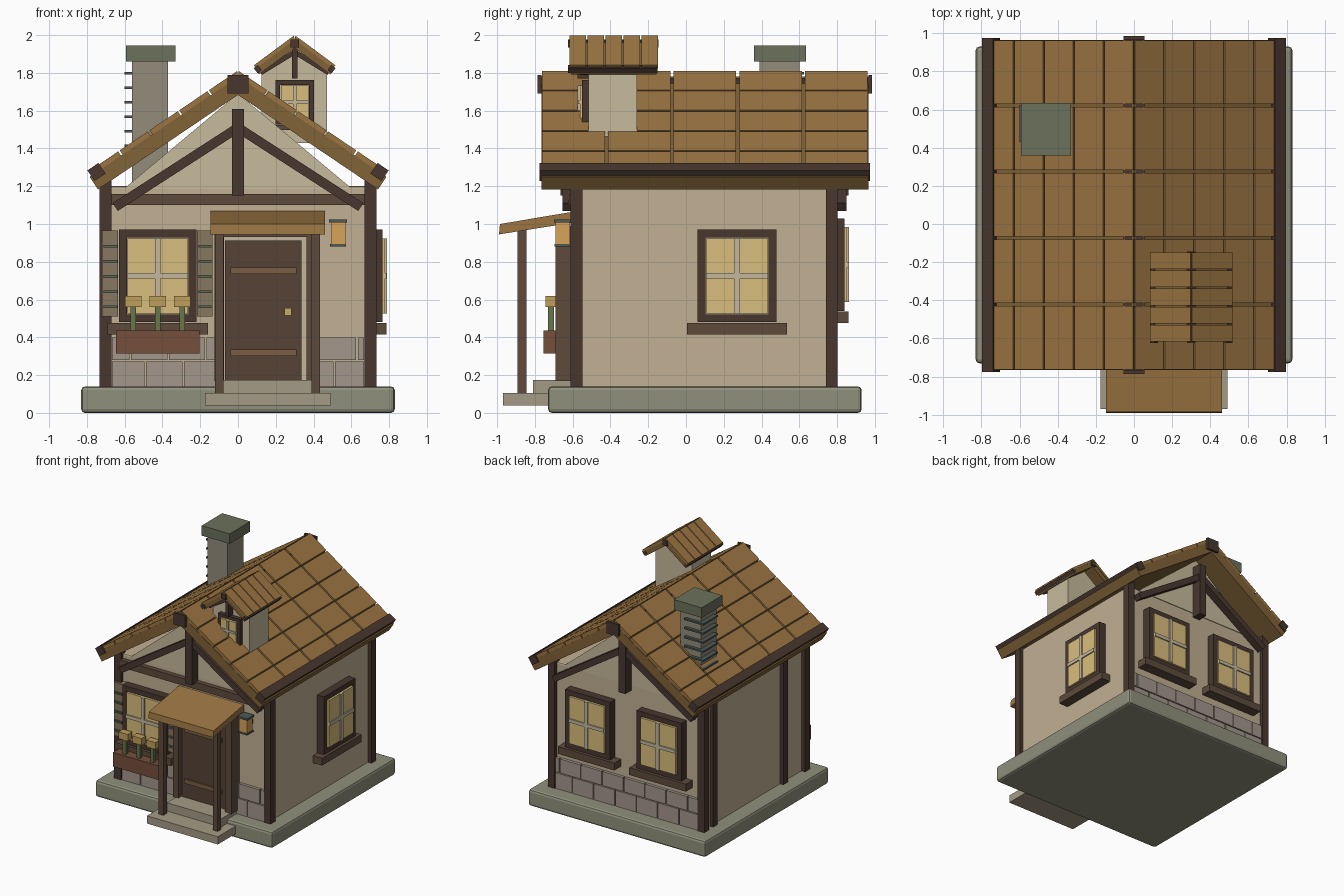
import bpy, bmesh
from mathutils import Matrix, Vector
from math import pi

if "Cube" in bpy.data.objects:
    bpy.data.objects.remove(bpy.data.objects["Cube"])

MATS = {}
COLORS = dict(stone='8F8F7C', step='A39A84', plaster='C0AE92', gable='C6B99B', timber='4A3A32', brown='5F4C3E',
              door='574438', roof='9B7544', roof_dark='80633A', block='A2968A', glass='D8BC7C', cross='C4B79C',
              shutter='86765F', slat='5A6657', pot='74503F', leaf='67764B', bloom='BE9D5C', cap='6B705C',
              flue='918B7A', iron='4F5A56', brass='C8AC68', lamp='D6A25A', band='7A5F46')


def mat(key):
    if key not in MATS:
        m = bpy.data.materials.new(key)
        h = COLORS[key]
        m.diffuse_color = [(int(h[i:i + 2], 16) / 255) ** 2.2 for i in (0, 2, 4)] + [1]
        m.use_nodes = True
        m.node_tree.nodes["Principled BSDF"].inputs["Base Color"].default_value = m.diffuse_color
        MATS[key] = m
    return MATS[key]


def box(x0, x1, y0, y1, z0, z1):
    return ([(x0, z0), (x1, z0), (x1, z1), (x0, z1)], 'y', y0, y1)


def obj(name, color, *solids, M=None, bevel=0):
    """One object from prisms: (profile points, extrusion axis, start, end)."""
    bm = bmesh.new()
    for pts, axis, a, b in solids:
        put = (lambda p, t: (p[0], t, p[1])) if axis == 'y' else (lambda p, t: (t, p[0], p[1]))
        va = [bm.verts.new(put(p, a)) for p in pts]
        vb = [bm.verts.new(put(p, b)) for p in pts]
        bm.faces.new(va)
        bm.faces.new(vb[::-1])
        for i in range(len(pts)):
            j = (i + 1) % len(pts)
            bm.faces.new((va[i], vb[i], vb[j], va[j]))
    bmesh.ops.recalc_face_normals(bm, faces=bm.faces)
    me = bpy.data.meshes.new(name)
    bm.to_mesh(me)
    bm.free()
    o = bpy.data.objects.new(name, me)
    bpy.context.collection.objects.link(o)
    me.materials.append(mat(color))
    if M:
        o.matrix_world = M
    if bevel:
        md = o.modifiers.new('bevel', 'BEVEL')
        md.width, md.segments = bevel, 2
    return o


def bar(p, q, w, y0, y1):
    """Straight timber between two points in the xz plane."""
    p, q = Vector(p), Vector(q)
    d = (q - p).normalized() * w / 2
    n = Vector((-d.y, d.x))
    return ([p + n, q + n, q - n, p - n], 'y', y0, y1)


def slope(cx, cz, k, side, s0, s1, n0, n1, y0, y1):
    """Block lying on a roof slope: s runs down from the ridge, n is along the normal."""
    L = (1 + k * k) ** 0.5
    P = lambda s, n: (cx + side * (s + n * k) / L, cz + (n - s * k) / L)
    a, b = max(s0, -n0 * k), max(s0, -n1 * k)   # mitre at the ridge
    return ([P(a, n0), P(s1, n0), P(s1, n1), P(b, n1)], 'y', y0, y1)


def window(name, M, w, h, f=0.042, d=0.07, sill=(0.265, 0.065), g=0.004):
    """Local frame: origin at window centre on the wall, outward is -y."""
    a, b = w / 2, h / 2
    obj(name + '_frame', 'timber', box(-a, -a + f, -d, 0, -b, b), box(a - f, a, -d, 0, -b, b),
        box(-a + f, a - f, -d, 0, b - f, b), box(-a + f, a - f, -d, 0, -b, -b + f), M=M)
    a2, b2 = a - f - g, b - f - g
    obj(name + '_glass', 'glass', box(-a2, a2, -d - 0.012, -0.005, -b2, b2), M=M)
    t = f * 0.35
    obj(name + '_cross', 'cross', box(-t, t, -d - 0.024, -0.01, -b2, b2),
        box(-a2, a2, -d - 0.022, -0.01, -t, t), M=M)
    obj(name + '_sill', 'brown', box(-sill[0], sill[0], -d - 0.02, 0, -b - sill[1], -b - 0.003), M=M)


# Base, steps and walls
obj('foundation', 'stone', box(-0.83, 0.83, -0.73, 0.93, 0, 0.14), bevel=0.02)
obj('lower_step', 'step', box(-0.175, 0.49, -0.97, -0.7, 0.04, 0.105))
obj('upper_step', 'step', box(-0.10, 0.41, -0.81, -0.58, 0.105, 0.175))
obj('walls', 'plaster', box(-0.70, 0.70, -0.58, 0.77, 0.13, 1.2), bevel=0.012)
for n, y0, y1 in (('front', -0.585, -0.545), ('back', 0.735, 0.775)):
    obj(n + '_gable', 'gable', ([(-0.6, 1.19), (0.6, 1.19), (0, 1.69)], 'y', y0, y1))

# Timber frame
for n, sx in (('left', -1), ('right', 1)):
    x0, x1 = sorted((sx * 0.67, sx * 0.733))
    obj(n + '_corner_posts', 'timber', box(x0, x1, -0.612, -0.548, 0.14, 1.24),
        box(x0, x1, 0.74, 0.802, 0.14, 1.24))
obj('left_wall_studs', 'timber', box(-0.73, -0.69, -0.32, -0.26, 0.14, 1.2), box(-0.73, -0.69, 0.62, 0.68, 0.14, 1.2))
obj('front_cross_beam', 'brown', box(-0.67, 0.67, -0.62, -0.57, 1.10, 1.16))
for n, y0, y1 in (('front', -0.665, -0.585), ('back', 0.775, 0.86)):
    obj(n + '_king_post', 'timber', box(-0.033, 0.033, y0, y1, 1.15, 1.61))
    obj(n + '_braces', 'timber', *[bar((0, 1.51), (s * 0.65, 1.09), 0.05, y0 + 0.01, y1 - 0.01) for s in (-1, 1)])

# Stone wainscot on front and back walls
for n, y0, y1 in (('front', -0.605, -0.57), ('back', 0.76, 0.795)):
    blocks = []
    for z0, z1, off in ((0.14, 0.273, 0.18), (0.281, 0.40, 0.10)):
        x = -0.67
        nxt = x + off
        while x < 0.66:
            e = min(nxt, 0.67)
            blocks.append(box(x + 0.004, e - 0.004, y0, y1, z0, z1))
            x, nxt = e, e + 0.2
    obj(n + '_stone_blocks', 'block', *blocks)

# Main roof
K, RZ = 0.675, 1.81
YS = [-0.77 + 0.348 * i for i in range(6)]
for n, s in (('left', -1), ('right', 1)):
    obj(n + '_roof_slab', 'roof_dark', slope(0, RZ, K, s, 0, 0.965, -0.105, -0.025, -0.765, 0.965))
    obj(n + '_roof_tiles', 'roof', *[
        slope(0, RZ, K, s, 0.19 * i + 0.004, 0.19 * i + 0.184, -0.027, 0.002, YS[j] + 0.008, YS[j + 1] - 0.008)
        for i in range(5) for j in range(5)])
    obj(n + '_eave_beam', 'timber', slope(0, RZ, K, s, 0.885, 0.955, -0.058, 0.01, -0.775, 0.975))
obj('ridge_beam', 'timber', box(-0.055, 0.055, -0.785, 0.985, 1.69, 1.773), box(-0.055, 0.055, -0.785, -0.765, 1.69, 1.79),
    box(-0.055, 0.055, 0.965, 0.985, 1.69, 1.79))

# Chimney with brick courses on the back left corner
obj('chimney_shaft', 'flue', box(-0.56, -0.37, 0.39, 0.60, 1.22, 1.87))
obj('chimney_cap', 'cap', box(-0.592, -0.33, 0.36, 0.635, 1.86, 1.945))
obj('chimney_courses', 'iron', *[box(-0.60, -0.42, 0.43, 0.625, 1.33 + 0.077 * i, 1.344 + 0.077 * i) for i in range(7)])

# Dormer
obj('dormer_body', 'gable', ([(0.125, 1.43), (0.47, 1.43), (0.47, 1.81), (0.30, 1.94), (0.125, 1.81)], 'y', -0.515, -0.26))
window('dormer_window', Matrix.Translation((0.30, -0.515, 1.645)), 0.205, 0.235, f=0.026, d=0.035, sill=(0.125, 0.03))
obj('dormer_truss', 'timber', box(0.285, 0.315, -0.575, -0.515, 1.77, 1.95),
    *[bar((0.30, 1.91), (0.30 + s * 0.18, 1.80), 0.025, -0.565, -0.515) for s in (-1, 1)])
for n, s in (('left', -1), ('right', 1)):
    obj('dormer_' + n + '_roof_slab', 'roof_dark', slope(0.30, 2.0, 0.74, s, 0, 0.275, -0.055, -0.018, -0.61, -0.155))
    obj('dormer_' + n + '_roof_tiles', 'roof', *[
        slope(0.30, 2.0, 0.74, s, 0.005, 0.268, -0.02, 0.0, -0.62 + 0.095 * i + 0.004, -0.525 + 0.095 * i - 0.004)
        for i in range(5)])
    obj('dormer_' + n + '_eave_beam', 'timber', slope(0.30, 2.0, 0.74, s, 0.25, 0.278, -0.045, -0.012, -0.625, -0.15))
obj('dormer_ridge_beam', 'timber', box(0.278, 0.322, -0.625, -0.145, 1.935, 1.978))

# Windows
window('front_window', Matrix.Translation((-0.425, -0.58, 0.725)), 0.41, 0.49)
window('right_window', Matrix.Translation((0.70, 0.27, 0.725)) @ Matrix.Rotation(pi / 2, 4, 'Z'), 0.42, 0.49, d=0.065)
for n, x in (('left', -0.335), ('right', 0.335)):
    window('back_' + n + '_window', Matrix.Translation((x, 0.77, 0.785)) @ Matrix.Rotation(pi, 4, 'Z'), 0.42, 0.49)

# Shutters
for n, x0, x1 in (('left', -0.72, -0.635), ('right', -0.217, -0.135)):
    obj(n + '_shutter', 'shutter', box(x0, x1, -0.63, -0.57, 0.51, 0.965))
    obj(n + '_shutter_slats', 'slat', *[box(x0 + 0.008, x1 - 0.004, -0.645, -0.62, z, z + 0.014)
                                       for z in [0.555 + 0.08 * i for i in range(5)]])

# Flower box
obj('flower_box', 'pot', box(-0.645, -0.205, -0.755, -0.645, 0.315, 0.435))
xs = (-0.555, -0.425, -0.295)
obj('flower_stems', 'leaf', *[box(x - 0.015, x + 0.015, -0.73, -0.70, 0.43, 0.57) for x in xs])
obj('flower_blooms', 'bloom', *[box(x - 0.043, x + 0.043, -0.745, -0.685, 0.56, 0.618) for x in xs])

# Door
obj('door_frame', 'brown', box(-0.125, -0.075, -0.69, -0.57, 0.17, 0.93), box(0.362, 0.42, -0.69, -0.57, 0.17, 0.93),
    box(-0.125, 0.42, -0.69, -0.57, 0.93, 0.99))
obj('door_lining', 'cross', box(-0.075, 0.362, -0.62, -0.57, 0.17, 0.93))
obj('door_panel', 'door', box(-0.068, 0.337, -0.65, -0.6, 0.175, 0.912))
obj('door_bands', 'band', *[box(-0.04, 0.31, -0.663, -0.64, z, z + 0.036) for z in (0.30, 0.735)])
obj('door_handle', 'brass', box(0.246, 0.284, -0.685, -0.64, 0.515, 0.555))

# Porch
for n, x in (('left', -0.122), ('right', 0.388)):
    obj(n + '_porch_post', 'brown', box(x, x + 0.046, -0.892, -0.845, 0.105, 0.99))
obj('porch_roof', 'roof', ([(-0.99, 0.945), (-0.985, 1.0), (-0.58, 1.068), (-0.58, 1.01)], 'x', -0.146, 0.461))

# Lantern
obj('lantern_glass', 'lamp', box(0.492, 0.568, -0.69, -0.615, 0.893, 1.01))
obj('lantern_caps', 'iron', box(0.482, 0.578, -0.70, -0.61, 1.008, 1.024), box(0.487, 0.573, -0.695, -0.61, 0.88, 0.894),
    box(0.515, 0.545, -0.63, -0.57, 0.93, 0.97))
